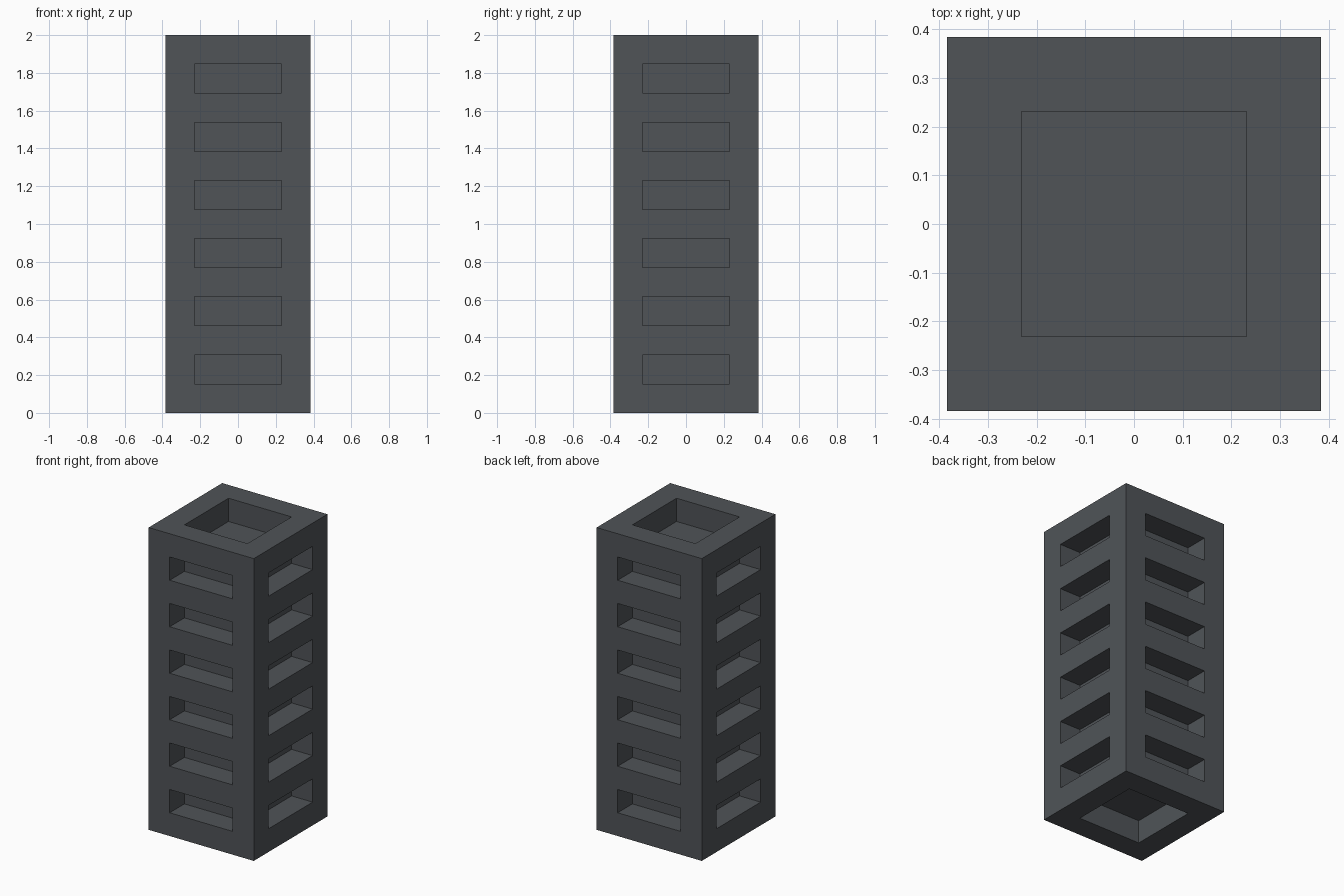
import bpy
import bmesh
from mathutils import Vector

if "Cube" in bpy.data.objects:
    bpy.data.objects.remove(bpy.data.objects["Cube"], do_unlink=True)

UNIT = 2 / 13          # wall thickness, slot height and recess depth
HALF = 2.5 * UNIT      # half width of the tower
INNER = 1.5 * UNIT     # half width of every opening


def make_material(name, color):
    mat = bpy.data.materials.new(name)
    mat.use_nodes = True
    mat.diffuse_color = color
    mat.node_tree.nodes["Principled BSDF"].inputs["Base Color"].default_value = color
    return mat


def cut(bm, point, normal):
    geom = bm.verts[:] + bm.edges[:] + bm.faces[:]
    bmesh.ops.bisect_plane(bm, geom=geom, dist=1e-5, plane_co=point, plane_no=normal)


def is_opening(face):
    """True for the middle of the two ends and every second row of the sides."""
    c = face.calc_center_median()
    if abs(face.normal.z) > 0.5:
        return max(abs(c.x), abs(c.y)) < INNER
    across = c.y if abs(face.normal.x) > 0.5 else c.x
    return abs(across) < INNER and int(c.z / UNIT) % 2 == 1


# Solid block standing on the floor
bm = bmesh.new()
bmesh.ops.create_cube(bm, size=1)
for v in bm.verts:
    v.co = Vector((v.co.x * 2 * HALF, v.co.y * 2 * HALF, (v.co.z + 0.5) * 2))

# Grid lines around the openings
for side in (-INNER, INNER):
    cut(bm, (side, 0, 0), (1, 0, 0))
    cut(bm, (0, side, 0), (0, 1, 0))
for row in range(1, 13):
    cut(bm, (0, 0, row * UNIT), (0, 0, 1))
bm.normal_update()

# Sink the slots and the end pockets by one wall thickness
openings = [f for f in bm.faces if is_opening(f)]
normals = [f.normal.copy() for f in openings]
bmesh.ops.inset_individual(bm, faces=openings, thickness=0, depth=0)
for face, normal in zip(openings, normals):
    bmesh.ops.translate(bm, verts=face.verts[:], vec=-normal * UNIT)

# Merge the leftover grid on the flat walls
bm.normal_update()
bmesh.ops.dissolve_limit(bm, angle_limit=0.01, verts=bm.verts[:], edges=bm.edges[:])

mesh = bpy.data.meshes.new("slotted_tower")
bm.to_mesh(mesh)
bm.free()
mesh.materials.append(make_material("dark grey", (0.08, 0.088, 0.097, 1)))
tower = bpy.data.objects.new("slotted_tower", mesh)
bpy.context.collection.objects.link(tower)
